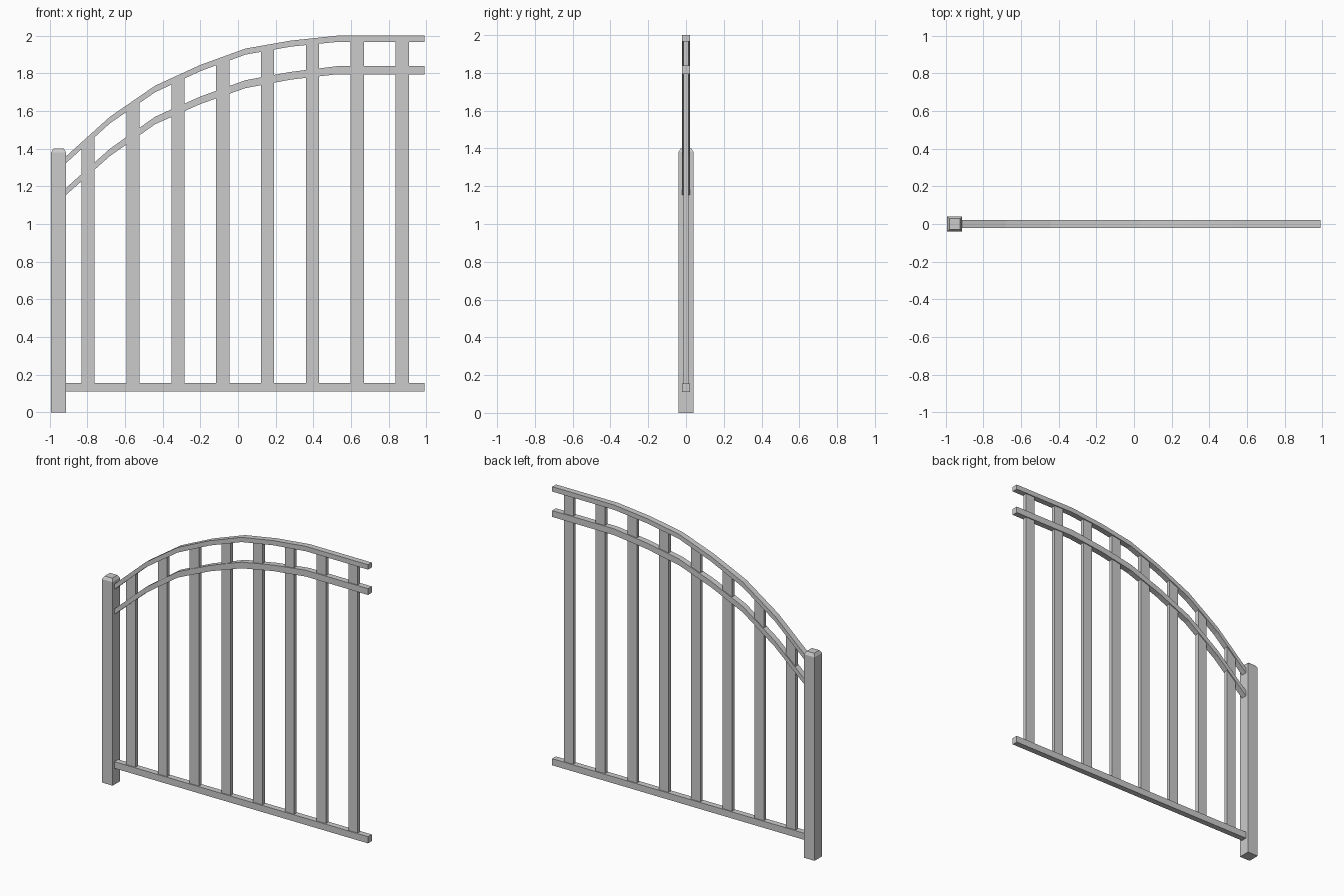
import bpy, bmesh

if "Cube" in bpy.data.objects:
    bpy.data.objects.remove(bpy.data.objects["Cube"])


def interp(pts, x):
    for (xa, za), (xb, zb) in zip(pts, pts[1:]):
        if x <= xb:
            return za + (zb - za) * (x - xa) / (xb - xa)
    return pts[-1][1]


def strip(name, stations, half_y):
    """Solid bar swept along x; each station is (x, z_bottom, z_top)."""
    bm = bmesh.new()
    rings = [[bm.verts.new(c) for c in ((x, -half_y, lo), (x, half_y, lo),
                                        (x, half_y, hi), (x, -half_y, hi))]
             for x, lo, hi in stations]
    for a, b in zip(rings, rings[1:]):
        for i in range(4):
            j = (i + 1) % 4
            bm.faces.new((a[i], a[j], b[j], b[i]))
    bm.faces.new(rings[0])
    bm.faces.new(rings[-1])
    return finish(name, bm)


def finish(name, bm):
    bmesh.ops.recalc_face_normals(bm, faces=bm.faces)
    me = bpy.data.meshes.new(name)
    bm.to_mesh(me)
    bm.free()
    ob = bpy.data.objects.new(name, me)
    bpy.context.collection.objects.link(ob)
    return ob


LEFT, RIGHT = -0.915, 0.99

# Arched rails: (x, bottom, top)
top_rail = [(LEFT, 1.322, 1.358), (-0.68, 1.535, 1.57), (-0.44, 1.70, 1.735),
            (-0.20, 1.812, 1.845), (0.04, 1.90, 1.932), (0.28, 1.942, 1.974),
            (0.525, 1.967, 2.0), (RIGHT, 1.967, 2.0)]
lower_rail = [(LEFT, 1.153, 1.19), (-0.68, 1.361, 1.40), (-0.44, 1.53, 1.57),
              (-0.20, 1.637, 1.677), (0.04, 1.722, 1.764), (0.28, 1.767, 1.808),
              (0.525, 1.795, 1.838), (RIGHT, 1.795, 1.838)]
strip("top_arched_rail", top_rail, 0.02)
strip("lower_arched_rail", lower_rail, 0.02)

# Straight bottom rail
strip("bottom_rail", [(LEFT, 0.11, 0.155), (RIGHT, 0.11, 0.155)], 0.02)

# Pickets, cut to follow the underside of the top rail
underside = [(x, lo) for x, lo, hi in top_rail]
for i in range(8):
    x = -0.796 + i * 0.2383
    ends = [x - 0.035, x + 0.035]
    xs = sorted(ends + [p[0] for p in underside if ends[0] < p[0] < ends[1]])
    strip(f"picket_{i + 1}", [(v, 0.155, interp(underside, v)) for v in xs], 0.013)

# Post with chamfered cap
bm = bmesh.new()
rings = []
for h, z in ((0.04, 0), (0.04, 1.38), (0.028, 1.4)):
    rings.append([bm.verts.new((-0.953 + sx * h, sy * h, z))
                  for sx, sy in ((-1, -1), (1, -1), (1, 1), (-1, 1))])
for a, b in zip(rings, rings[1:]):
    for i in range(4):
        j = (i + 1) % 4
        bm.faces.new((a[i], a[j], b[j], b[i]))
bm.faces.new(rings[0])
bm.faces.new(rings[-1])
finish("post", bm)
